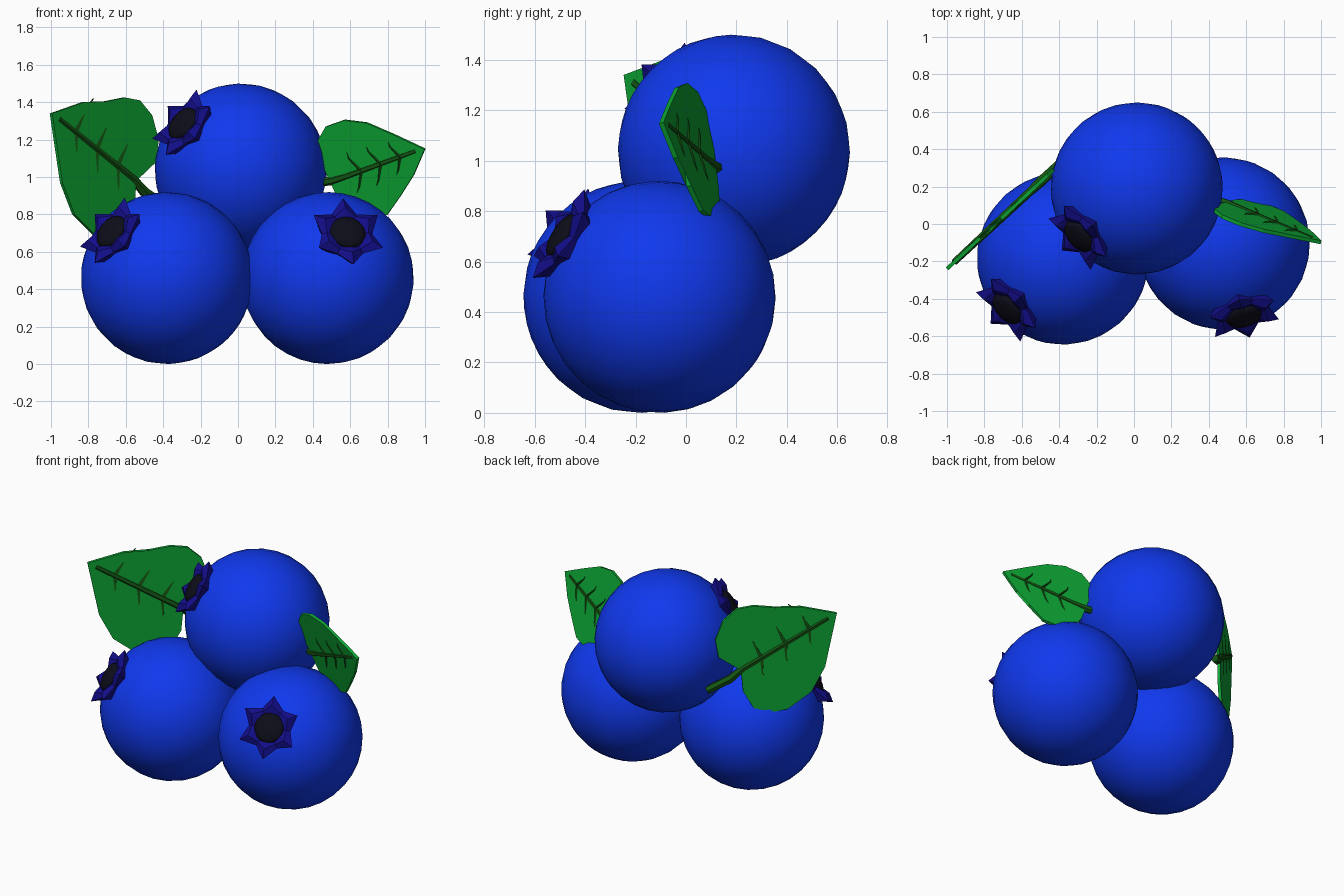
import bpy, bmesh
from math import sin, cos, pi
from mathutils import Vector

if "Cube" in bpy.data.objects:
    bpy.data.objects.remove(bpy.data.objects["Cube"])


def material(name, color):
    m = bpy.data.materials.new(name)
    m.diffuse_color = (*color, 1)
    m.use_nodes = True
    m.node_tree.nodes["Principled BSDF"].inputs["Base Color"].default_value = m.diffuse_color
    return m


BLUE = material("berry_blue", (0.005, 0.04, 0.85))
NAVY = material("crown_navy", (0.006, 0.004, 0.25))
BLACK = material("core_black", (0.004, 0.004, 0.01))
GREEN = material("leaf_green", (0.004, 0.38, 0.035))
STEM = material("stem_green", (0.007, 0.09, 0.006))
R = 0.46


def finish(name, bm, mat, smooth=False):
    bmesh.ops.recalc_face_normals(bm, faces=bm.faces)
    me = bpy.data.meshes.new(name)
    bm.to_mesh(me)
    bm.free()
    for p in me.polygons:
        p.use_smooth = smooth
    me.materials.append(mat)
    ob = bpy.data.objects.new(name, me)
    bpy.context.collection.objects.link(ob)
    return ob


def ball(name, mat, radius, scale_z=1, segments=32):
    bm = bmesh.new()
    bmesh.ops.create_uvsphere(bm, u_segments=segments, v_segments=segments // 2, radius=radius)
    bmesh.ops.scale(bm, vec=(1, 1, scale_z), verts=bm.verts)
    return finish(name, bm, mat, True)


def berry(name, center, aim):
    # Round fruit, six-pointed crown and dark core, all facing along aim
    center, aim = Vector(center), Vector(aim).normalized()
    quat = aim.to_track_quat('Z', 'Y')
    fruit = ball(name, BLUE, R)
    core = ball(name + "_core", BLACK, 0.098, 0.32, 16)
    # Crown cross-section: (tip radius, valley radius, tip height, valley height)
    profile = [(0.085, 0.085, 0.475, 0.465), (0.14, 0.115, 0.5, 0.47),
               (0.205, 0.14, 0.485, 0.455), (0.15, 0.125, 0.41, 0.41)]
    bm = bmesh.new()
    rings = []
    for rt, rv, ht, hv in profile:
        ring = []
        for i in range(12):
            r, h = (rt, ht) if i % 2 == 0 else (rv, hv)
            a = pi / 2 + i * pi / 6
            ring.append(bm.verts.new((r * cos(a), r * sin(a), h)))
        rings.append(ring)
    for a, b in zip(rings, rings[1:]):
        for i in range(12):
            j = (i + 1) % 12
            bm.faces.new((a[i], a[j], b[j], b[i]))
    bm.faces.new(rings[0])
    bm.faces.new(rings[-1])
    crown = finish(name + "_crown", bm, NAVY)
    for ob in (fruit, crown, core):
        ob.rotation_mode = 'QUATERNION'
        ob.rotation_quaternion = quat
        ob.location = center
    core.location = center + aim * 0.472


def tube(name, points, radii, sides=6):
    # Tapered rod through a few points
    bm = bmesh.new()
    rings = []
    pts = [Vector(p) for p in points]
    for i, p in enumerate(pts):
        d = pts[min(i + 1, len(pts) - 1)] - pts[max(i - 1, 0)]
        u = d.cross(Vector((0.3, 1, 0.1))).normalized()
        v = d.cross(u).normalized()
        rings.append([bm.verts.new(p + radii[i] * (u * cos(2 * pi * k / sides) + v * sin(2 * pi * k / sides)))
                      for k in range(sides)])
    for a, b in zip(rings, rings[1:]):
        for k in range(sides):
            n = (k + 1) % sides
            bm.faces.new((a[k], a[n], b[n], b[k]))
    bm.faces.new(rings[0])
    bm.faces.new(rings[-1])
    finish(name, bm, STEM)


def leaf(name, outline, depth, stem, width, veins):
    # Flat blade on a slanted plane, with midrib and curved side veins
    def on(p):
        return Vector((p[0], depth(*p), p[1]))
    bm = bmesh.new()
    bm.faces.new([bm.verts.new(on(p)) for p in outline])
    bmesh.ops.triangulate(bm, faces=bm.faces)
    blade = finish(name, bm, GREEN)
    mod = blade.modifiers.new("thickness", 'SOLIDIFY')
    mod.thickness = 0.02
    mod.offset = 0
    tube(name + "_stem", [on(p) for p in stem], [width * s for s in (0.7, 0.9, 1.1, 1.0)])
    tip, base = Vector(stem[0]), Vector(stem[1])
    for i, t in enumerate((0.22, 0.5, 0.78)):
        start = tip.lerp(base, t)
        for j, (mid, end) in enumerate(veins):
            s = 0.9 if i == 0 else 1.1
            path = [on(start), on(start + Vector(mid) * s), on(start + Vector(end) * s)]
            tube(f"{name}_vein_{i}_{j}", path, [0.018, 0.014, 0.003], 4)


# Three stacked berries
berry("left_berry", (-0.38, -0.185, 0.46), (-0.30, -0.27, 0.25))
berry("right_berry", (0.48, -0.105, 0.46), (0.11, -0.40, 0.25))
berry("top_berry", (0.015, 0.19, 1.04), (-0.315, -0.26, 0.25))

# Large leaf on the left
leaf("left_leaf",
     [(-1.0, 1.34), (-0.83, 1.40), (-0.805, 1.28), (-0.71, 1.405), (-0.61, 1.425), (-0.53, 1.41),
      (-0.465, 1.33), (-0.43, 1.20), (-0.445, 1.08), (-0.55, 0.98), (-0.56, 0.83), (-0.61, 0.71),
      (-0.70, 0.675), (-0.77, 0.69), (-0.88, 0.80), (-0.945, 0.97)],
     lambda x, z: 0.69 + 0.93 * x,
     [(-0.96, 1.31), (-0.56, 0.99), (-0.50, 0.92), (-0.39, 0.85)], 0.026,
     [((0.04, 0.1), (0.11, 0.2)), ((0.0, -0.1), (-0.03, -0.19))])

# Smaller leaf on the right
leaf("right_leaf",
     [(1.0, 1.15), (0.94, 1.01), (0.855, 1.035), (0.87, 0.90), (0.80, 0.80), (0.70, 0.77),
      (0.60, 0.80), (0.54, 0.88), (0.55, 0.99), (0.47, 1.03), (0.43, 1.12), (0.43, 1.20),
      (0.47, 1.27), (0.57, 1.305), (0.69, 1.29), (0.84, 1.225)],
     lambda x, z: 0.12 - 0.32 * (x - 0.47) - 0.27 * (z - 0.97),
     [(0.95, 1.14), (0.58, 1.005), (0.50, 0.98), (0.43, 0.97)], 0.022,
     [((-0.06, 0.06), (-0.09, 0.14)), ((-0.01, -0.08), (-0.04, -0.16))])
